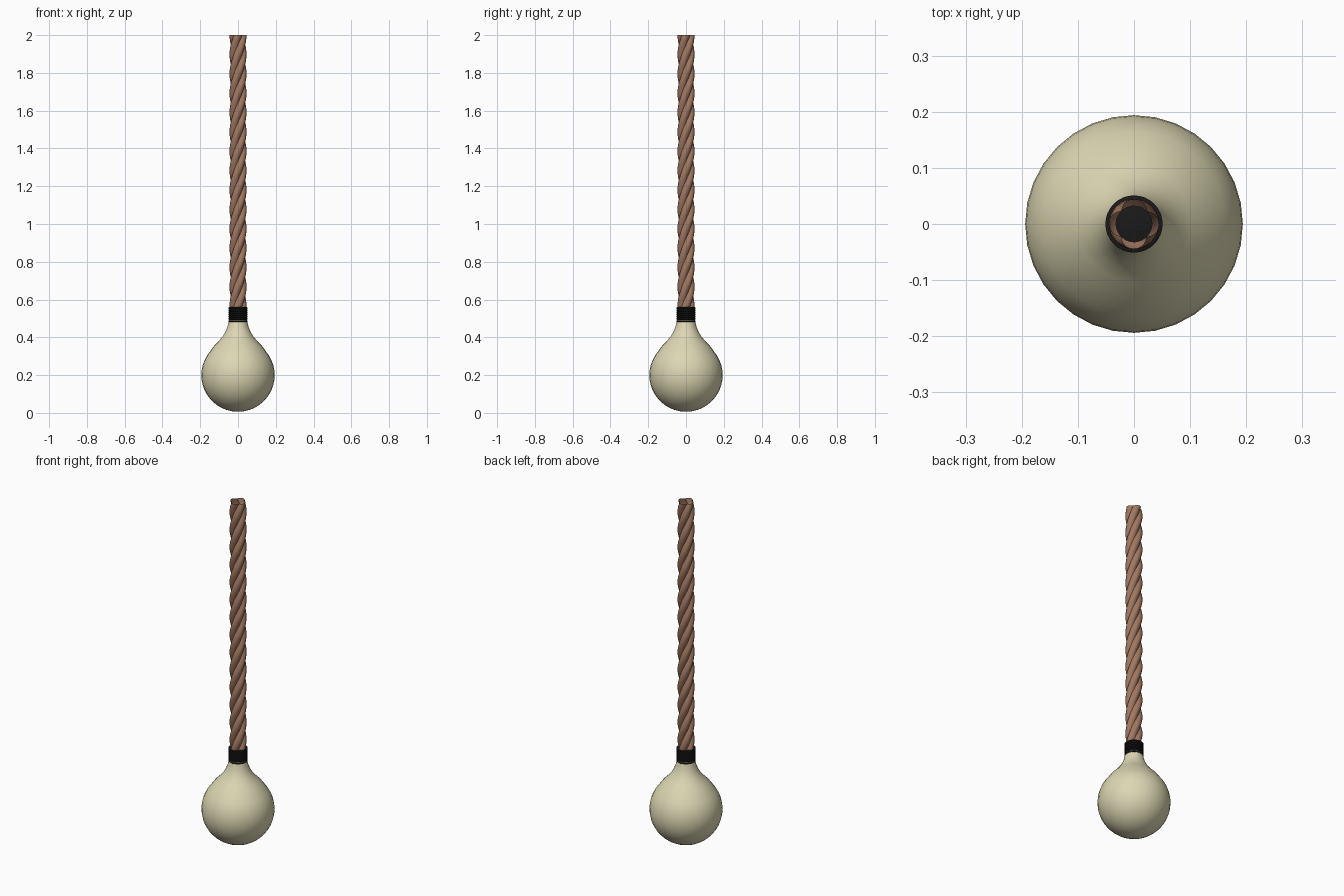
import bpy, bmesh, math

if "Cube" in bpy.data.objects:
    bpy.data.objects.remove(bpy.data.objects["Cube"])


def material(name, color):
    m = bpy.data.materials.new(name)
    m.diffuse_color = (*color, 1)
    m.use_nodes = True
    m.node_tree.nodes["Principled BSDF"].inputs["Base Color"].default_value = m.diffuse_color
    return m


def skin(name, rings, mat, angle):
    """Skin a stack of equal-sized closed rings."""
    bm = bmesh.new()
    loops = [[bm.verts.new(p) for p in ring] for ring in rings]
    n = len(loops[0])
    for a, b in zip(loops, loops[1:]):
        for i in range(n):
            j = (i + 1) % n
            bm.faces.new((a[i], a[j], b[j], b[i]))
    return finish(name, bm, loops, mat, angle)


def finish(name, bm, loops, mat, angle):
    if name != "rope":
        bm.faces.new(loops[0][::-1])
        bm.faces.new(loops[-1])
    me = bpy.data.meshes.new(name)
    bm.to_mesh(me)
    bm.free()
    me.materials.append(mat)
    ob = bpy.data.objects.new(name, me)
    bpy.context.collection.objects.link(ob)
    bpy.context.view_layer.objects.active = ob
    ob.select_set(True)
    bpy.ops.object.shade_smooth_by_angle(angle=math.radians(angle))
    ob.select_set(False)
    return ob


def circle(r, z, n=32):
    return [(r * math.cos(2 * math.pi * i / n), r * math.sin(2 * math.pi * i / n), z)
            for i in range(n)]


cream = material("cream", (0.72, 0.68, 0.45))
brown = material("brown", (0.36, 0.19, 0.12))
black = material("black", (0.01, 0.01, 0.01))

# Pear-shaped weight: spherical bottom flowing into a narrow neck
R, CZ = 0.194, 0.2
profile = [(R * math.cos(math.radians(a)), CZ + R * math.sin(math.radians(a)))
           for a in range(-88, 41, 8)]
profile += [(0.125, 0.357), (0.102, 0.38), (0.081, 0.405), (0.066, 0.43),
            (0.056, 0.455), (0.05, 0.48), (0.046, 0.50)]
skin("weight", [circle(r, z) for r, z in profile], cream, 60)

# Ridged binding around the neck
RIDGES, Z0, Z1 = 7, 0.48, 0.56
h = (Z1 - Z0) / RIDGES
rings = []
for k in range(RIDGES):
    for f, r in ((0.05, 0.047), (0.25, 0.051), (0.75, 0.051), (0.95, 0.047)):
        rings.append(circle(r, Z0 + (k + f) * h))
skin("binding", rings, black, 60)

# Hollow twisted rope: a lobed cross-section swept upward with a twist
STRANDS, PITCH, D, SR, STEPS = 4, 0.41, 0.0225, 0.0225, 160
section = []
for s in range(STRANDS):
    for i in range(10):
        off = (i / 10 - 0.5) * 2 * math.pi / STRANDS
        r = D * math.cos(off) + math.sqrt(SR ** 2 - (D * math.sin(off)) ** 2)
        section.append((r, off + s * 2 * math.pi / STRANDS))
rings = []
for k in range(STEPS + 1):
    z = 0.55 + 1.45 * k / STEPS
    t = 2 * math.pi * (z - 2) / PITCH
    rings.append([(r * math.cos(a + t), r * math.sin(a + t), z) for r, a in section])
skin("rope", rings, brown, 50)
